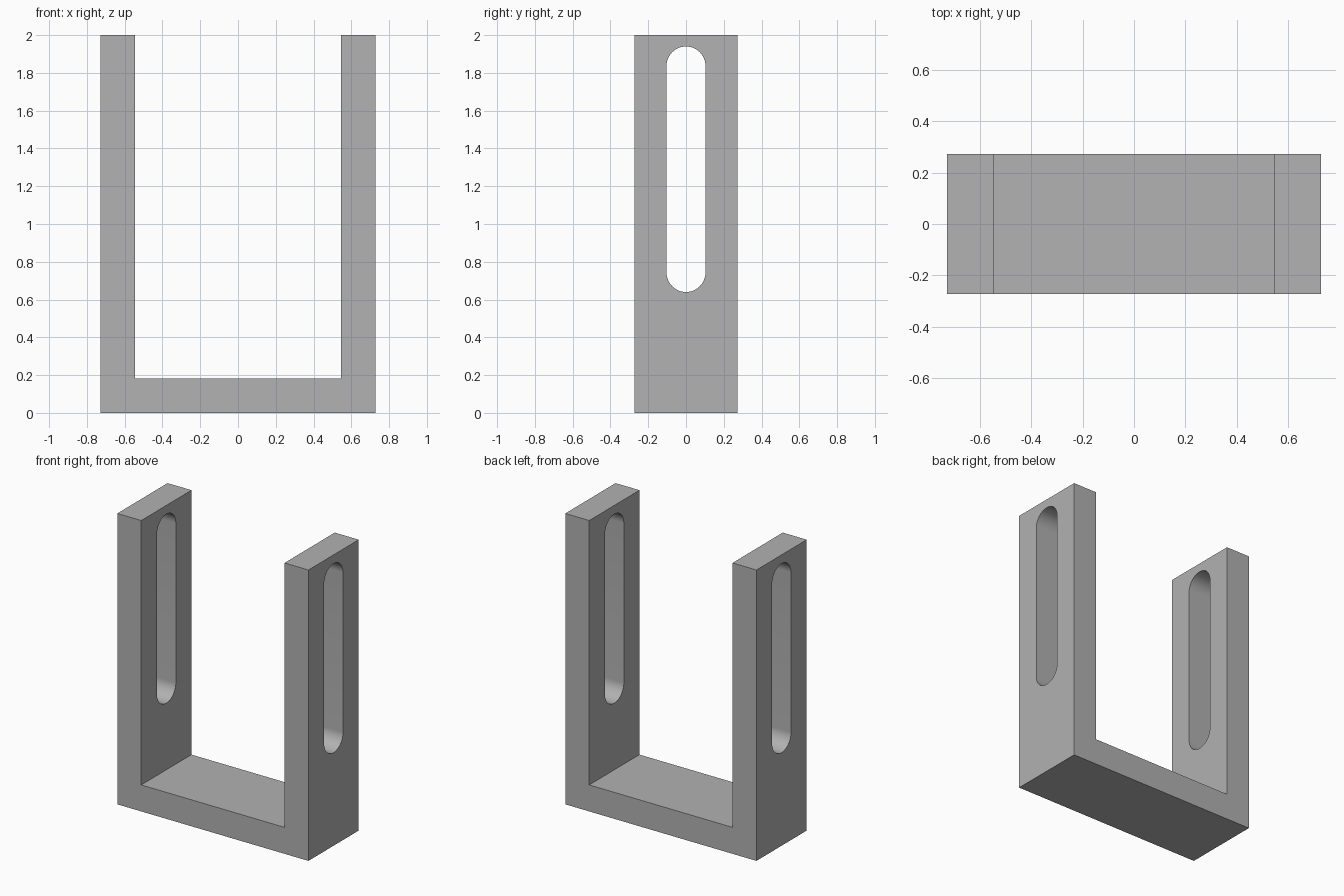
import bpy
import bmesh
from math import sin, cos, pi, radians
from mathutils import Vector

cube = bpy.data.objects.get("Cube")
if cube:
    bpy.data.objects.remove(cube, do_unlink=True)

# Overall sizes
HALF_W, HALF_D, HEIGHT, WALL = 0.727, 0.273, 2.0, 0.182
SLOT_R, SLOT_LOW, SLOT_HIGH = 0.103, 0.64, 1.94
ARC_STEPS = 24

grey = bpy.data.materials.new("plain grey")
grey.use_nodes = True
colour = (0.445, 0.445, 0.445, 1)
grey.diffuse_color = colour
grey.node_tree.nodes["Principled BSDF"].inputs["Base Color"].default_value = colour


def extrude_profile(name, points, offset):
    """Solid made by sweeping a closed outline along offset."""
    bm = bmesh.new()
    face = bm.faces.new([bm.verts.new(p) for p in points])
    swept = bmesh.ops.extrude_face_region(bm, geom=[face], use_keep_orig=True)
    moved = [v for v in swept["geom"] if isinstance(v, bmesh.types.BMVert)]
    bmesh.ops.translate(bm, verts=moved, vec=Vector(offset))
    bmesh.ops.recalc_face_normals(bm, faces=bm.faces[:])
    mesh = bpy.data.meshes.new(name)
    bm.to_mesh(mesh)
    bm.free()
    mesh.materials.append(grey)
    obj = bpy.data.objects.new(name, mesh)
    bpy.context.collection.objects.link(obj)
    return obj


# U-shaped bracket: right half of the outline, then its mirror
inner = HALF_W - WALL
half = [(HALF_W, 0), (HALF_W, HEIGHT), (inner, HEIGHT), (inner, WALL)]
outline = half + [(-x, z) for x, z in reversed(half)]
bracket = extrude_profile("u_bracket", [(x, -HALF_D, z) for x, z in outline],
                          (0, 2 * HALF_D, 0))

# Round-ended slot through both arms
slot = []
for centre, start in ((SLOT_HIGH - SLOT_R, 0), (SLOT_LOW + SLOT_R, pi)):
    for i in range(ARC_STEPS + 1):
        a = start + pi * i / ARC_STEPS
        slot.append((-1, SLOT_R * cos(a), centre + SLOT_R * sin(a)))
cutter = extrude_profile("slot_cutter", slot, (2, 0, 0))
cutter.hide_render = True

cut = bracket.modifiers.new("slots", "BOOLEAN")
cut.operation = "DIFFERENCE"
cut.solver = "EXACT"
cut.object = cutter

bpy.ops.object.select_all(action="DESELECT")
bracket.select_set(True)
bpy.context.view_layer.objects.active = bracket
bpy.ops.object.modifier_apply(modifier=cut.name)
bpy.data.objects.remove(cutter, do_unlink=True)

# Smooth slot ends, crisp outer edges
bpy.ops.object.shade_smooth_by_angle(angle=radians(30))
